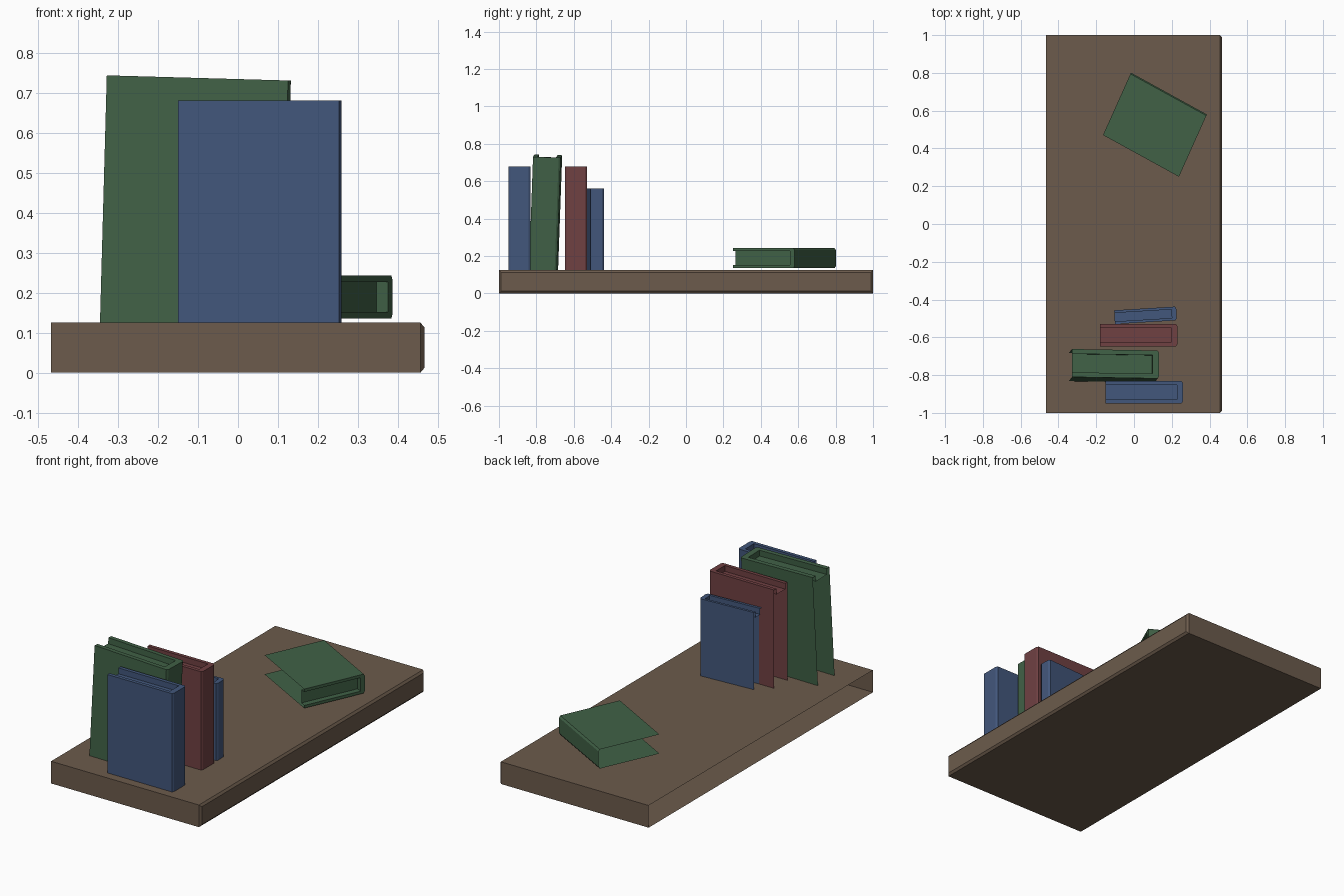
import bpy
from mathutils import Vector

if "Cube" in bpy.data.objects:
    bpy.data.objects.remove(bpy.data.objects["Cube"])


def material(name, rgb):
    m = bpy.data.materials.new(name)
    m.diffuse_color = (*rgb, 1)
    m.use_nodes = True
    m.node_tree.nodes["Principled BSDF"].inputs["Base Color"].default_value = m.diffuse_color
    return m


WOOD = material("wood", (0.15, 0.105, 0.072))
BLUE = material("blue_cover", (0.055, 0.095, 0.20))
GREEN = material("green_cover", (0.052, 0.12, 0.062))
RED = material("red_cover", (0.16, 0.052, 0.055))


def make(name, verts, faces, mat):
    me = bpy.data.meshes.new(name)
    me.from_pydata(verts, [], faces)
    me.materials.append(mat)
    me.update()
    ob = bpy.data.objects.new(name, me)
    bpy.context.collection.objects.link(ob)
    return ob


def loop_faces(a, b, n):
    return [(a + i, a + (i + 1) % n, b + (i + 1) % n, b + i) for i in range(n)]


# Shelf board: open on the wall side, bevelled front edge on +x
def ring(x, inset):
    y, z0, z1 = 1 - inset, inset, 0.125 - inset
    return [(x, -y, z0), (x, y, z0), (x, y, z1), (x, -y, z1)]


shelf_faces = [tuple(reversed(f)) for f in loop_faces(0, 4, 4) + loop_faces(4, 8, 4)]
shelf_faces = [f[::-1] for f in shelf_faces] + [(8, 9, 10, 11)]
make("shelf", ring(-0.467, 0) + ring(0.456, 0) + ring(0.466, 0.012), shelf_faces, WOOD)


# Book: two boards and a spine, recessed page top, open fore edge and foot
def book(name, origin, depth, thick, height, mat, board=0.02, spine=0.032, recess=0.033):
    o, U, V, W = (Vector(v) for v in (origin, depth, thick, height))
    L, t, h = U.length, V.length, W.length
    U, V, W = U / L, V / t, W / h
    c = 0.011
    outer = [(0, 0), (L - 0.007, 0), (L, c), (L, t - c), (L - 0.007, t), (0, t)]
    inner = [(0, board), (L - spine, board), (L - spine, t - board), (0, t - board)]

    def level(pts, w):
        return [o + U * u + V * v + W * w for u, v in pts]

    verts = level(outer, 0) + level(outer, h) + level(inner, h) + level(inner, h - recess)
    faces = loop_faces(0, 6, 6)[:5]                                          # cover
    faces += [(6, 7, 13, 12), (7, 8, 9, 10, 14, 13), (10, 11, 15, 14)]       # rim
    faces += loop_faces(12, 16, 4)[:3]                                       # recess walls
    faces += [(16, 17, 18, 19)]                                              # page top
    make(name, verts, faces, mat)


Z = 0.125
book("book_blue_large", (-0.15, -0.95, Z), (0.409, 0, 0), (0, 0.118, 0), (0, 0, 0.555), BLUE)
book("book_green_leaning", (-0.345, -0.832, Z), (0.46, -0.008, -0.013),
     (0, 0.148, -0.004), (0.017, 0.022, 0.618), GREEN, board=0.025, spine=0.035)
book("book_red", (-0.18, -0.648, Z), (0.409, 0, 0), (0, 0.119, 0), (0, 0, 0.555), RED)
book("book_blue_small", (-0.101, -0.53, Z), (0.328, 0.02, 0), (-0.004, 0.073, 0),
     (0, 0, 0.435), BLUE, board=0.014, spine=0.026)
book("book_green_lying", (-0.164, 0.471, 0.135), (0.148, 0.33, 0), (0, 0, 0.108),
     (0.402, -0.221, 0), GREEN, board=0.016, spine=0.026)
